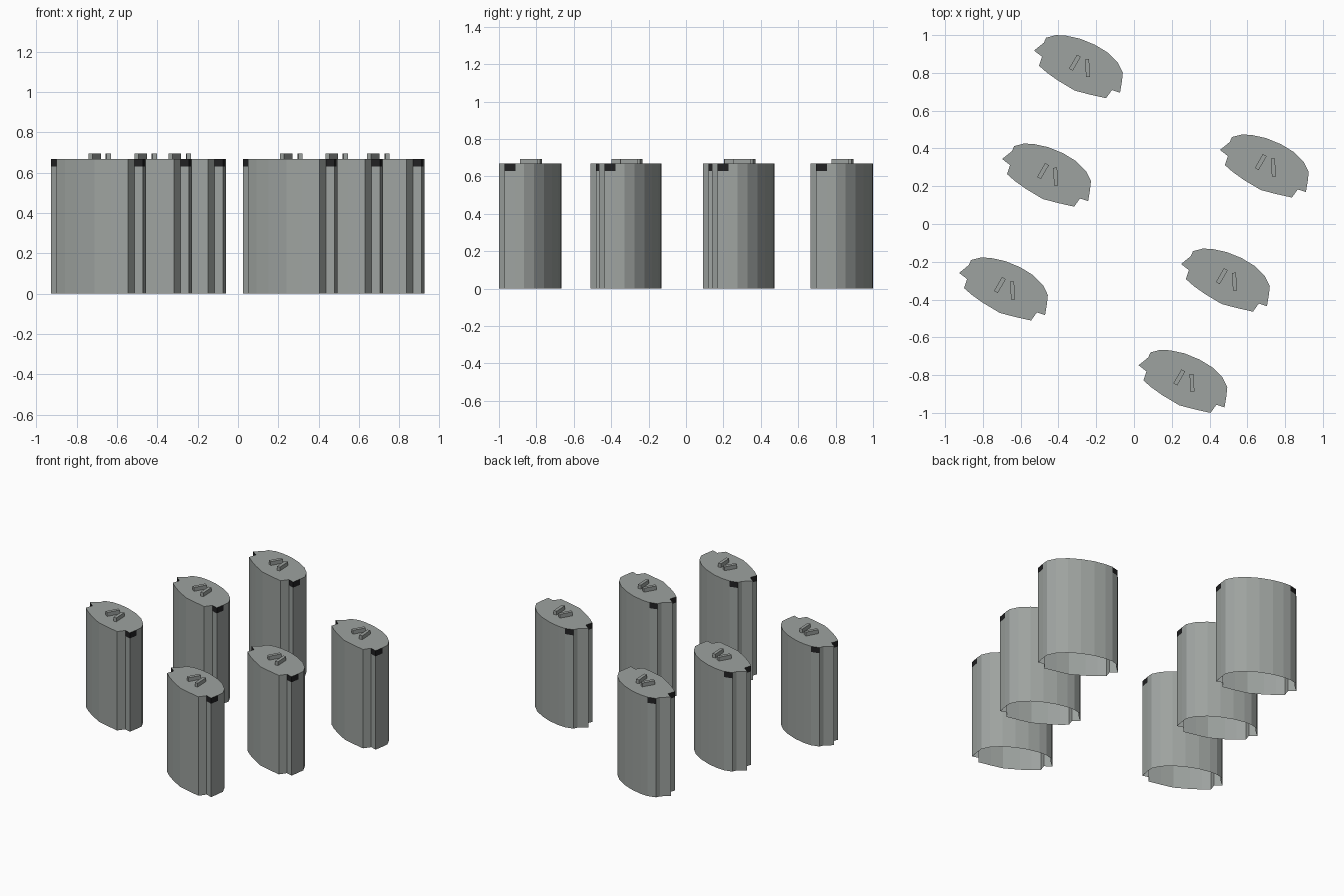
import bpy, bmesh, math
from mathutils import Matrix

if "Cube" in bpy.data.objects:
    bpy.data.objects.remove(bpy.data.objects["Cube"])

BODY_TOP, BAND_Z, BAR_TOP = 0.668, 0.63, 0.694

# clockwise leaf-shaped plan with a stepped notch at each end
PROFILE = [(-.235, .085), (-.183, .127), (-.172, .153), (-.119, .167), (-.066, .164),
           (.008, .148), (.087, .116), (.156, .074), (.209, .021), (.235, -.032),
           (.230, -.079), (.220, -.138), (.177, -.124), (.146, -.167), (.061, -.148),
           (-.019, -.127), (-.108, -.074), (-.167, -.032), (-.209, .005), (-.193, .053)]
DARK_SIDES = {2, 10, 11, 18, 19}   # sides carrying a dark panel under the roof

TOWERS = [(-.294, .833), (-.463, .259), (-.691, -.344),
          (.690, .307), (.484, -.297), (.259, -.833)]

# roof bars: centre x, y, length, width, angle
BARS = [(-.019, .021, .085, .023, 60), (.048, -.008, .094, .021, 93)]


def material(name, colour):
    m = bpy.data.materials.new(name)
    m.diffuse_color = (*colour, 1)
    m.use_nodes = True
    m.node_tree.nodes["Principled BSDF"].inputs["Base Color"].default_value = m.diffuse_color
    return m


GREY = material("concrete_grey", (.34, .365, .35))
DARK = material("dark_panel", (.015, .015, .016))


def make_object(name, bm, mats, loc):
    me = bpy.data.meshes.new(name)
    bm.to_mesh(me)
    bm.free()
    for m in mats:
        me.materials.append(m)
    ob = bpy.data.objects.new(name, me)
    ob.location = loc
    bpy.context.collection.objects.link(ob)
    return ob


def tower(name, x, y):
    # walls in two tiers, closed roof, open underside
    bm = bmesh.new()
    rings = [[bm.verts.new((px, py, z)) for px, py in PROFILE]
             for z in (0, BAND_Z, BODY_TOP)]
    n = len(PROFILE)
    for tier in range(2):
        low, high = rings[tier], rings[tier + 1]
        for i in range(n):
            j = (i + 1) % n
            f = bm.faces.new((low[j], low[i], high[i], high[j]))
            f.material_index = int(tier == 1 and i in DARK_SIDES)
    bm.faces.new(rings[2][::-1])
    make_object(name, bm, (GREY, DARK), (x, y, 0))


def roof_bar(name, x, y, length, width, angle):
    bm = bmesh.new()
    h = BAR_TOP - BODY_TOP
    bmesh.ops.create_cube(bm, size=1, matrix=Matrix.Rotation(math.radians(angle), 4, 'Z')
                          @ Matrix.Diagonal((length, width, h, 1)))
    make_object(name, bm, (GREY,), (x, y, BODY_TOP + h / 2))


for t, (tx, ty) in enumerate(TOWERS, 1):
    tower(f"tower_{t}", tx, ty)
    for b, (bx, by, length, width, angle) in enumerate(BARS, 1):
        roof_bar(f"roof_bar_{t}_{b}", tx + bx, ty + by, length, width, angle)
